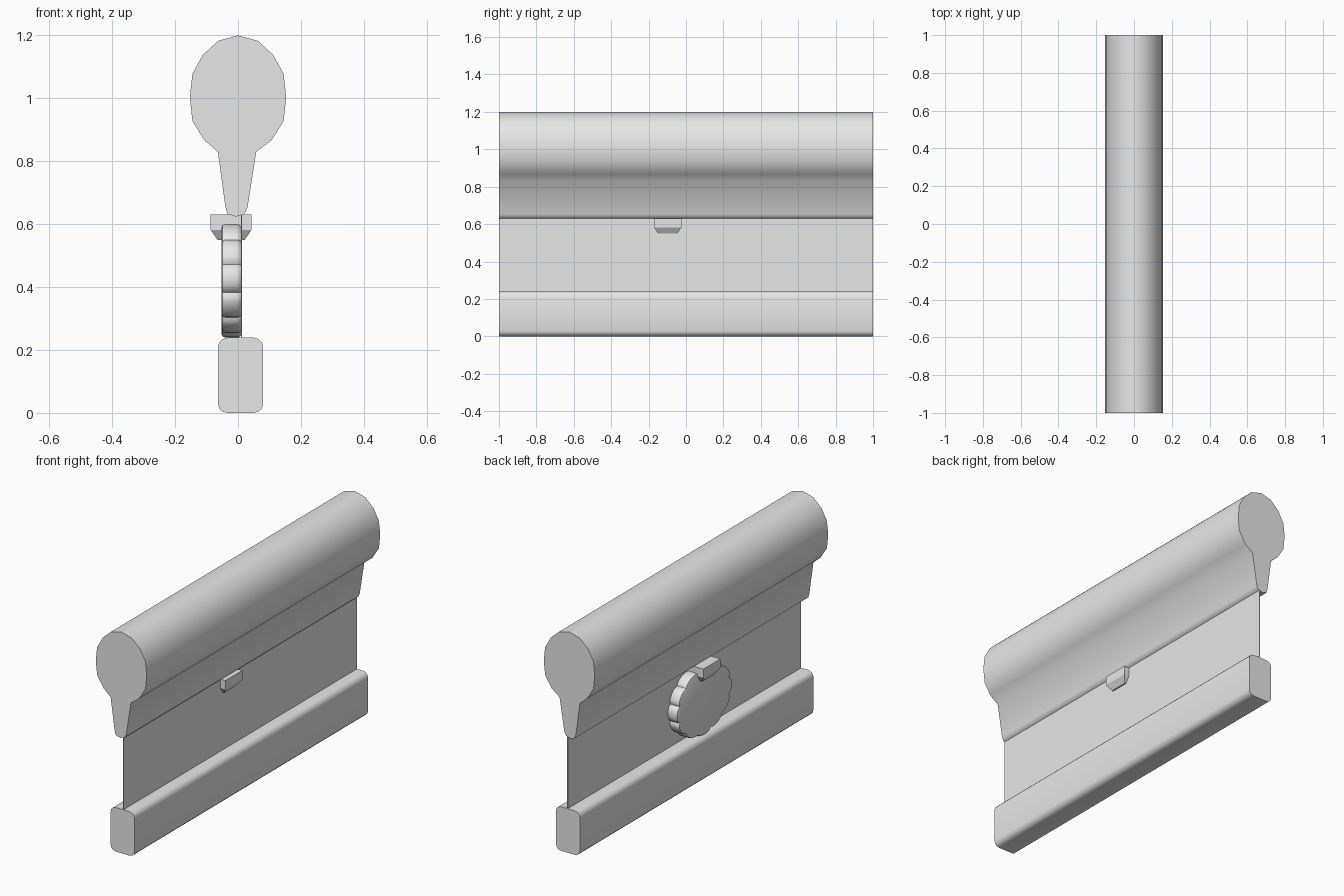
import bpy, bmesh, math
from mathutils import Vector

old = bpy.data.objects.get("Cube")
if old:
    bpy.data.objects.remove(old, do_unlink=True)

grey = bpy.data.materials.new("light grey")
grey.use_nodes = True
grey.diffuse_color = (0.8, 0.8, 0.8, 1)
grey.node_tree.nodes["Principled BSDF"].inputs["Base Color"].default_value = (0.8, 0.8, 0.8, 1)


def loft(name, rings, smooth=None):
    """Bridge closed rings of equal length and cap both ends."""
    bm = bmesh.new()
    loops = [[bm.verts.new(p) for p in ring] for ring in rings]
    n = len(loops[0])
    for a, b in zip(loops, loops[1:]):
        for i in range(n):
            j = (i + 1) % n
            bm.faces.new((a[i], a[j], b[j], b[i]))
    bm.faces.new(loops[0])
    bm.faces.new(loops[-1])
    bmesh.ops.recalc_face_normals(bm, faces=bm.faces)
    mesh = bpy.data.meshes.new(name)
    bm.to_mesh(mesh)
    bm.free()
    mesh.materials.append(grey)
    obj = bpy.data.objects.new(name, mesh)
    bpy.context.collection.objects.link(obj)
    if smooth:
        bpy.ops.object.select_all(action='DESELECT')
        obj.select_set(True)
        bpy.context.view_layer.objects.active = obj
        bpy.ops.object.shade_smooth_by_angle(angle=math.radians(smooth))
    return obj


def extrude_y(name, profile, y0, y1, smooth=None):
    return loft(name, [[(x, y, z) for x, z in profile] for y in (y0, y1)], smooth)


def rounded_rect(x0, x1, z0, z1, r, steps=3):
    corners = [(x1 - r, z1 - r), (x0 + r, z1 - r), (x0 + r, z0 + r), (x1 - r, z0 + r)]
    pts = []
    for k, (cx, cz) in enumerate(corners):
        for s in range(steps + 1):
            a = math.pi / 2 * (k + s / steps)
            pts.append((cx + r * math.cos(a), cz + r * math.sin(a)))
    return pts


# Top roll with tapering stem, one continuous profile
half = [(0.063, 1.183), (0.112, 1.138), (0.145, 1.078), (0.153, 1.003),
        (0.145, 0.928), (0.107, 0.867)]
stem = [(0.058, 0.83), (0.03, 0.652), (0.02, 0.632), (-0.007, 0.624),
        (-0.033, 0.632), (-0.04, 0.654), (-0.064, 0.83)]
profile = [(0, 1.2)] + half + stem + [(-x, z) for x, z in reversed(half)]
extrude_y("top_roll", profile, -1, 1, 50)

# Thin hanging sheet
extrude_y("sheet", [(0.009, 0.2), (0.013, 0.2), (0.013, 0.64), (0.009, 0.64)], -1, 1)

# Bottom rail with rounded edges
extrude_y("bottom_rail", rounded_rect(-0.064, 0.08, 0, 0.239, 0.03), -1, 1, 40)

# Scalloped badge with softened rims
CY, CZ, LOBES, STEPS = -0.088, 0.427, 12, 8


def badge_ring(x, inset):
    ring = []
    for i in range(LOBES * STEPS):
        a = 2 * math.pi * i / (LOBES * STEPS)
        bump = 0.93 + 0.07 * math.sqrt(abs(math.sin(LOBES / 2 * a + math.pi / 2)))
        ring.append((x, CY + (0.237 * bump - inset) * math.cos(a),
                     CZ + (0.187 * bump - inset) * math.sin(a)))
    return ring


loft("badge", [badge_ring(0.011, 0.008), badge_ring(0.005, 0.002), badge_ring(0, 0),
               badge_ring(-0.041, 0), badge_ring(-0.049, 0.003), badge_ring(-0.052, 0.01)], 35)


# Clip with chamfered lower edges
def clip_ring(z, inset):
    x0, x1, y0, y1 = -0.087 + inset, 0.043 - inset, -0.17 + inset, -0.025 - inset
    return [(x0, y0, z), (x1, y0, z), (x1, y1, z), (x0, y1, z)]


loft("clip", [clip_ring(0.63, 0), clip_ring(0.582, 0), clip_ring(0.549, 0.022)])
